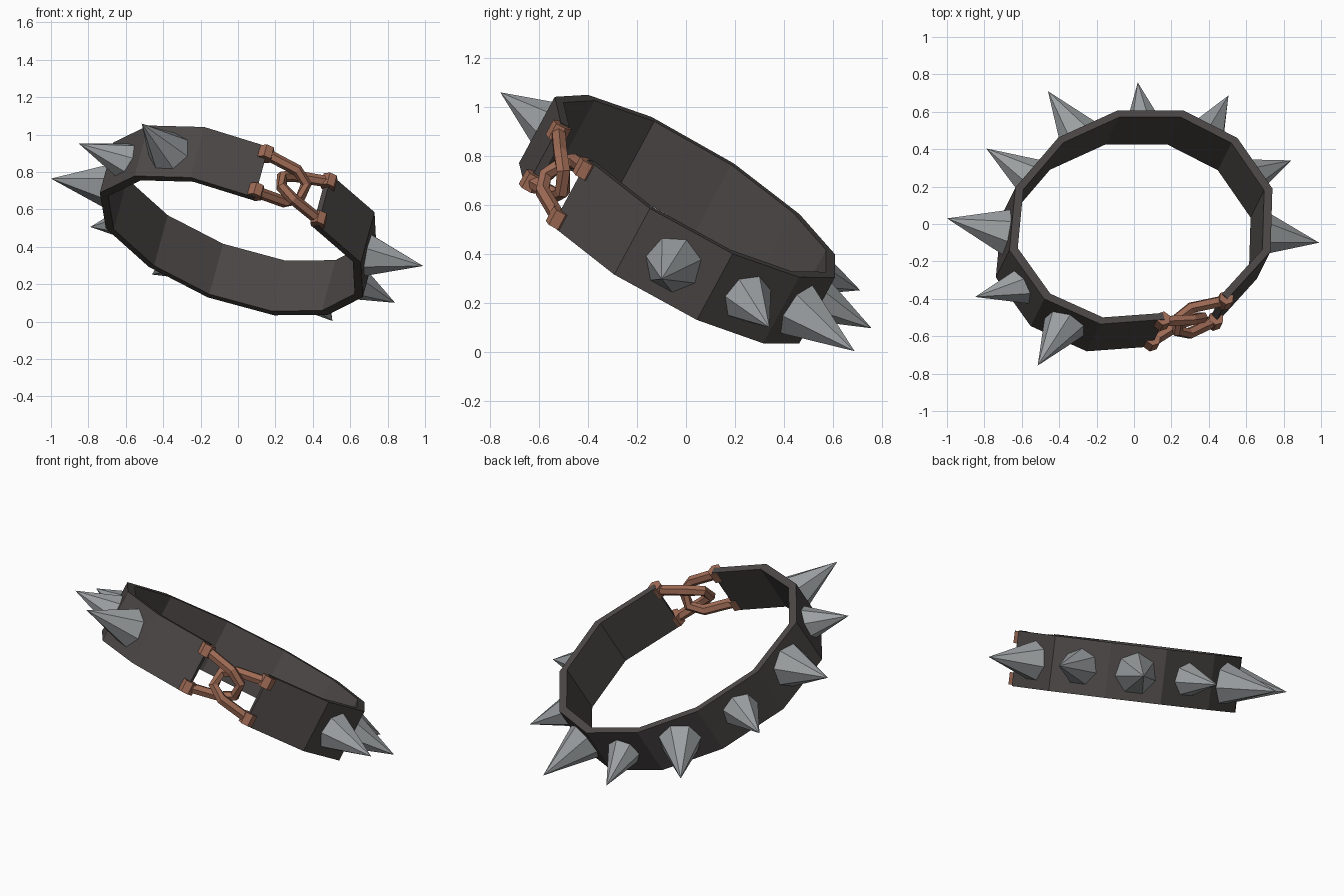
import bpy, bmesh, math
from mathutils import Vector, Matrix

if "Cube" in bpy.data.objects:
    bpy.data.objects.remove(bpy.data.objects["Cube"])


def material(name, rgb):
    m = bpy.data.materials.new(name)
    m.diffuse_color = (*rgb, 1)
    m.use_nodes = True
    m.node_tree.nodes["Principled BSDF"].inputs["Base Color"].default_value = m.diffuse_color
    return m


LEATHER = material("dark leather", (0.072, 0.064, 0.062))
STEEL = material("grey steel", (0.33, 0.35, 0.36))
COPPER = material("copper", (0.34, 0.145, 0.09))

N = Vector((0.27, 0.54, 1)).normalized()   # axis of the tilted ring
W = 0.315                                  # band width


def on_plane(x, y, drop=0.0):
    return Vector((x, y, 1.04 - 0.27 * (x + 0.18) - 0.54 * (y + 0.535) - drop))


def finish(bm, name, mat):
    bmesh.ops.recalc_face_normals(bm, faces=bm.faces)
    me = bpy.data.meshes.new(name)
    bm.to_mesh(me)
    bm.free()
    me.materials.append(mat)
    ob = bpy.data.objects.new(name, me)
    bpy.context.collection.objects.link(ob)
    return ob


def skin(bm, rings):
    """Join closed rings of points into a capped tube."""
    vs = [[bm.verts.new(p) for p in r] for r in rings]
    k = len(vs[0])
    for a, b in zip(vs, vs[1:]):
        for i in range(k):
            bm.faces.new((a[i], a[(i + 1) % k], b[(i + 1) % k], b[i]))
    bm.faces.new(vs[0])
    bm.faces.new(vs[-1])


# Band: twelve-sided ring with one side left open for the clasp
rim_xy = [(.163, -.51), (-.18, -.535), (-.48, -.40), (-.666, -.14), (-.634, .195),
          (-.404, .463), (-.088, .607), (.265, .607), (.553, .46), (.74, .19),
          (.73, -.147), (.50, -.40)]
rim = [on_plane(x, y) for x, y in rim_xy]
centre = sum(rim, Vector()) / 12
bm = bmesh.new()
rings = []
for p in rim:
    q = centre + (p - centre) * 0.937
    rings.append([p, q, q - N * W, p - N * W])
skin(bm, rings)
finish(bm, "band", LEATHER)

# Spikes: one per panel, except the panels beside the clasp
tips = [(-.515, -.757), (-.85, -.39), (-1.0, .03), (-.79, .404), (-.46, .71),
        (.02, .757), (.505, .687), (.84, .34), (.99, -.10)]
for i, (x, y) in enumerate(tips):
    a, b = rim[i + 1], rim[i + 2]
    base = (a + b) / 2 - N * W / 2
    tip = on_plane(x, y, 0.192)
    t = (b - a).normalized()
    out = N.cross(t).normalized()
    r = 0.405 * (tip - base).length
    bm = bmesh.new()
    ring = [bm.verts.new(base - out * 0.015 + r * (N * math.cos(k * math.tau / 7) +
                         t * math.sin(k * math.tau / 7))) for k in range(7)]
    top = bm.verts.new(tip)
    bm.faces.new(ring)
    for k in range(7):
        bm.faces.new((ring[k], ring[(k + 1) % 7], top))
    finish(bm, "spike_%d" % (i + 1), STEEL)

# Clasp: two interlocked links across the gap
left = rim[0] - N * W / 2
right = rim[-1] - N * W / 2
mid = (left + right) / 2
half = (right - left).length / 2
U = (right - left).normalized()
O = U.cross(N).normalized()


def link(name, s):
    path2 = [(-half, .118, 0), (-.01, .085, .035), (.065, .04, .02),
             (.065, -.04, -.02), (-.01, -.085, -.035), (-half, -.118, 0)]
    path = [mid + U * (s * u) + N * n + O * (s * o - 0.01) for u, n, o in path2]
    bm = bmesh.new()
    rings = []
    for i, p in enumerate(path):
        d = (path[min(i + 1, 5)] - path[max(i - 1, 0)]).normalized()
        e = (O - d * O.dot(d)).normalized()
        f = d.cross(e)
        rings.append([p + 0.031 * (e * math.cos(k * math.tau / 6) +
                                   f * math.sin(k * math.tau / 6)) for k in range(6)])
    skin(bm, rings)
    # Knobs fixing the link to the band end
    for p in (path[0], path[-1]):
        skin(bm, [[p + N * h + 0.042 * (U * math.cos(k * math.tau / 6) +
                   O * math.sin(k * math.tau / 6)) for k in range(6)]
                  for h in (-0.035, 0.035)])
    finish(bm, name, COPPER)


link("clasp_link_left", 1)
link("clasp_link_right", -1)
